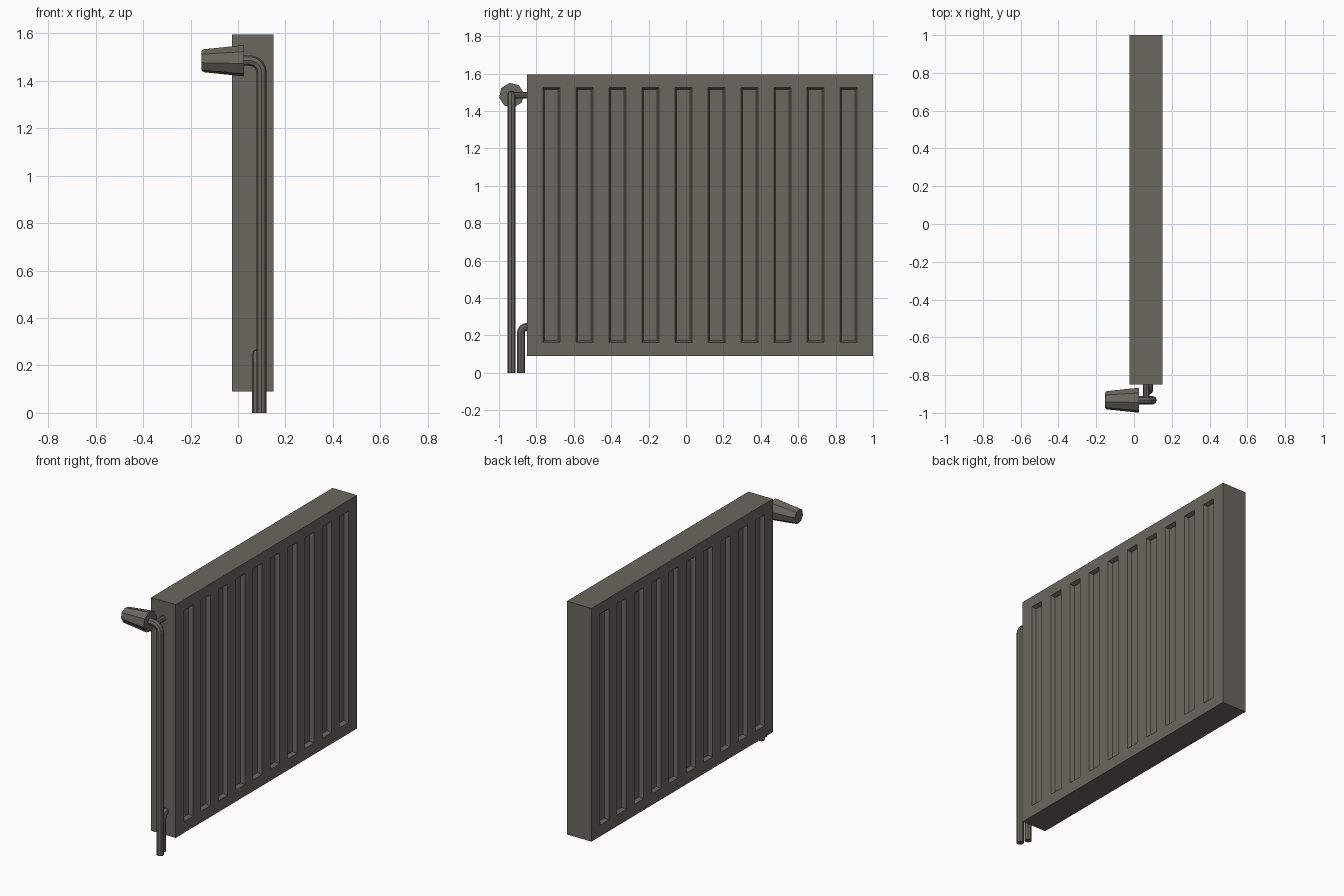
import bpy, bmesh, math
from mathutils import Vector

if "Cube" in bpy.data.objects:
    bpy.data.objects.remove(bpy.data.objects["Cube"])

metal = bpy.data.materials.new("warm_grey_metal")
metal.diffuse_color = (0.145, 0.136, 0.114, 1)
metal.use_nodes = True
metal.node_tree.nodes["Principled BSDF"].inputs["Base Color"].default_value = metal.diffuse_color


def add_mesh(name, bm):
    bmesh.ops.recalc_face_normals(bm, faces=bm.faces)
    me = bpy.data.meshes.new(name)
    bm.to_mesh(me)
    bm.free()
    me.materials.append(metal)
    ob = bpy.data.objects.new(name, me)
    bpy.context.collection.objects.link(ob)
    return ob


def add_pipe(name, corners, radius, bend=0.05, steps=5):
    """Eight-sided pipe through corner points with rounded bends."""
    pts = [Vector(c) for c in corners]
    path = [pts[0]]
    for a, p, b in zip(pts, pts[1:], pts[2:]):
        u, v = (a - p).normalized(), (b - p).normalized()
        centre = p + (u + v) * bend
        for i in range(steps + 1):
            t = math.pi / 2 * i / steps
            path.append(centre - v * bend * math.cos(t) - u * bend * math.sin(t))
    path.append(pts[-1])
    cu = bpy.data.curves.new(name, 'CURVE')
    cu.dimensions = '3D'
    cu.bevel_depth = radius
    cu.bevel_resolution = 2
    cu.use_fill_caps = True
    sp = cu.splines.new('POLY')
    sp.points.add(len(path) - 1)
    for q, co in zip(sp.points, path):
        q.co = (*co, 1)
    sp.use_smooth = False
    cu.materials.append(metal)
    ob = bpy.data.objects.new(name, cu)
    bpy.context.collection.objects.link(ob)
    bpy.ops.object.select_all(action='DESELECT')
    ob.select_set(True)
    bpy.context.view_layer.objects.active = ob
    bpy.ops.object.convert(target='MESH')


# radiator panel: a grid slab with ten pressed grooves on both broad faces
X0, X1 = -0.025, 0.15
ys = [-0.85]
for i in range(10):
    c = -0.7195 + 0.1764 * i
    ys += [c - 0.046, c + 0.046]
ys.append(1.0)
zs = [0.09, 0.163, 1.525, 1.595]
bm = bmesh.new()
grid = [[bm.verts.new((X0, y, z)) for z in zs] for y in ys]
for i in range(len(ys) - 1):
    for j in range(3):
        bm.faces.new((grid[i][j], grid[i + 1][j], grid[i + 1][j + 1], grid[i][j + 1]))
front = bm.faces[:]
ext = bmesh.ops.extrude_face_region(bm, geom=front, use_keep_orig=True)
bmesh.ops.translate(bm, vec=(X1 - X0, 0, 0),
                    verts=[g for g in ext["geom"] if isinstance(g, bmesh.types.BMVert)])
bmesh.ops.recalc_face_normals(bm, faces=bm.faces)
grooves = [f for f in bm.faces if abs(f.normal.x) > 0.9
           and abs(f.calc_center_median().z - 0.844) < 0.05
           and 0.08 < max(v.co.y for v in f.verts) - min(v.co.y for v in f.verts) < 0.0925
           and any(abs(f.calc_center_median().y - (-0.7195 + 0.1764 * k)) < 0.01 for k in range(10))]
bmesh.ops.inset_individual(bm, faces=grooves, thickness=0.014, depth=-0.025)
add_mesh("radiator_panel", bm)

# pipes
PY, PZ = -0.933, 1.485
add_pipe("supply_pipe", [(0.099, PY, 0), (0.099, PY, PZ), (0.0, PY, PZ)], 0.022)
add_pipe("return_pipe", [(0.08, -0.882, 0), (0.08, -0.882, 0.245), (0.08, -0.83, 0.245)], 0.021, 0.03)
add_pipe("valve_stub", [(0.0645, PY, PZ), (0.0645, -0.84, PZ)], 0.017)

# thermostat knob: tapered octagon with a small chamfer at the narrow end
bm = bmesh.new()
rings = []
for x, r in ((0.026, 0.067), (-0.144, 0.049), (-0.153, 0.042)):
    ring = []
    for k in range(8):
        a = math.radians(45 * k - 10)
        ring.append(bm.verts.new((x, PY - r * math.cos(a), PZ - 0.001 + r * math.sin(a))))
    rings.append(ring)
for a, b in zip(rings, rings[1:]):
    for k in range(8):
        n = (k + 1) % 8
        bm.faces.new((a[k], a[n], b[n], b[k]))
bm.faces.new(rings[0])
bm.faces.new(rings[-1])
add_mesh("thermostat_knob", bm)
